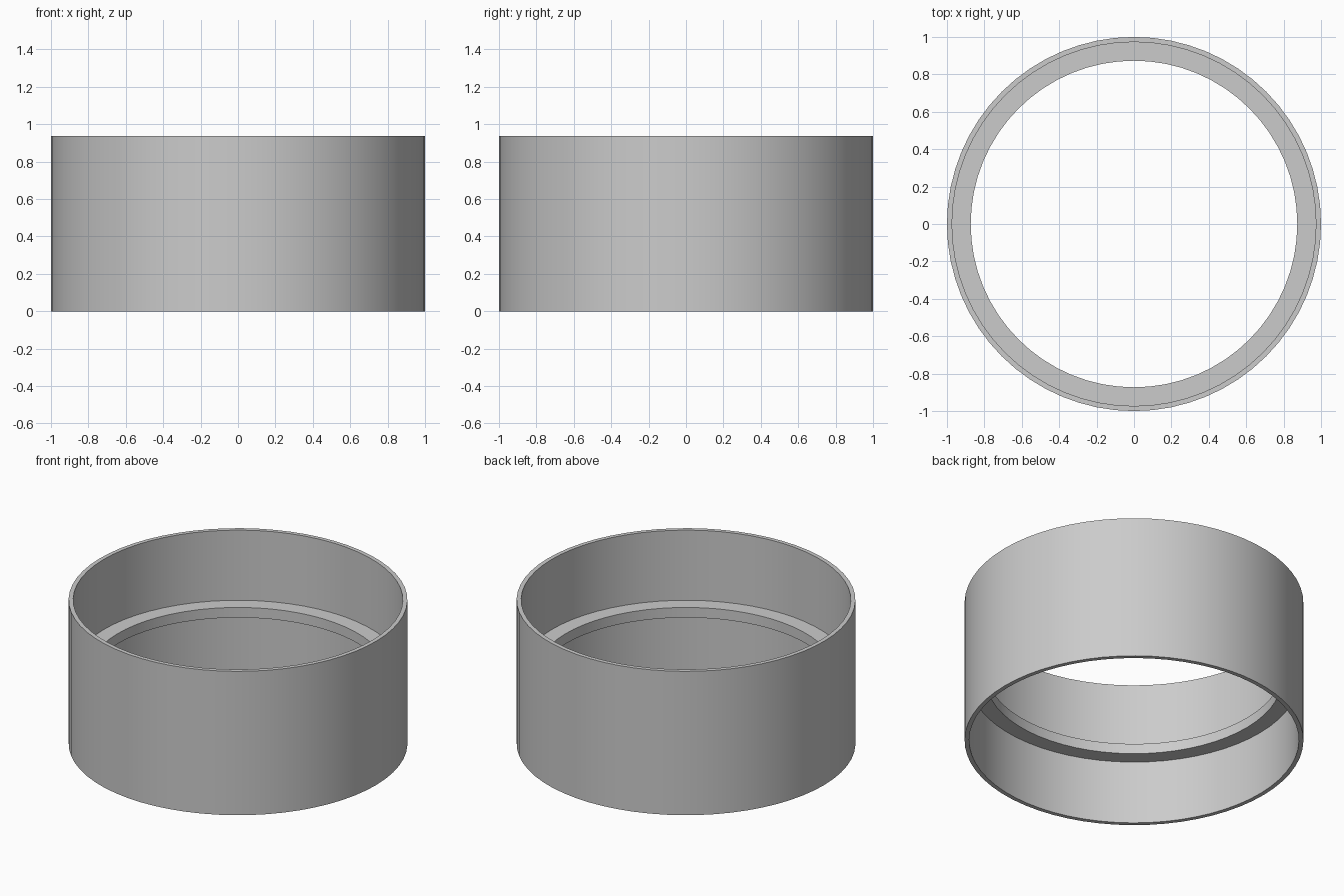
import bpy, bmesh, math

if "Cube" in bpy.data.objects:
    bpy.data.objects.remove(bpy.data.objects["Cube"])

SEGMENTS = 64
HEIGHT = 0.937
OUTER, INNER, LIP = 1.0, 0.973, 0.873
LEDGE_LOW, LEDGE_HIGH = 0.414, 0.48

grey = bpy.data.materials.new("plain grey")
grey.use_nodes = True
colour = (0.6, 0.6, 0.6, 1)
grey.diffuse_color = colour
grey.node_tree.nodes["Principled BSDF"].inputs["Base Color"].default_value = colour


def lathe(name, profile):
    """Revolve a closed (radius, height) outline around the z axis."""
    bm = bmesh.new()
    rings = []
    for i in range(SEGMENTS):
        a = math.tau * i / SEGMENTS
        rings.append([bm.verts.new((r * math.cos(a), r * math.sin(a), z))
                      for r, z in profile])
    for i, ring in enumerate(rings):
        following = rings[(i + 1) % SEGMENTS]
        for j in range(len(profile)):
            k = (j + 1) % len(profile)
            bm.faces.new((ring[j], following[j], following[k], ring[k]))
    bmesh.ops.recalc_face_normals(bm, faces=bm.faces)
    mesh = bpy.data.meshes.new(name)
    bm.to_mesh(mesh)
    bm.free()
    mesh.materials.append(grey)
    obj = bpy.data.objects.new(name, mesh)
    bpy.context.collection.objects.link(obj)
    bpy.ops.object.select_all(action="DESELECT")
    obj.select_set(True)
    bpy.context.view_layer.objects.active = obj
    bpy.ops.object.shade_smooth_by_angle(angle=math.radians(30))


# Thin tube wall with a flat ledge running round the inside
lathe("ring_with_inner_ledge", [
    (OUTER, 0), (OUTER, HEIGHT), (INNER, HEIGHT),
    (INNER, LEDGE_HIGH), (LIP, LEDGE_HIGH),
    (LIP, LEDGE_LOW), (INNER, LEDGE_LOW), (INNER, 0),
])
